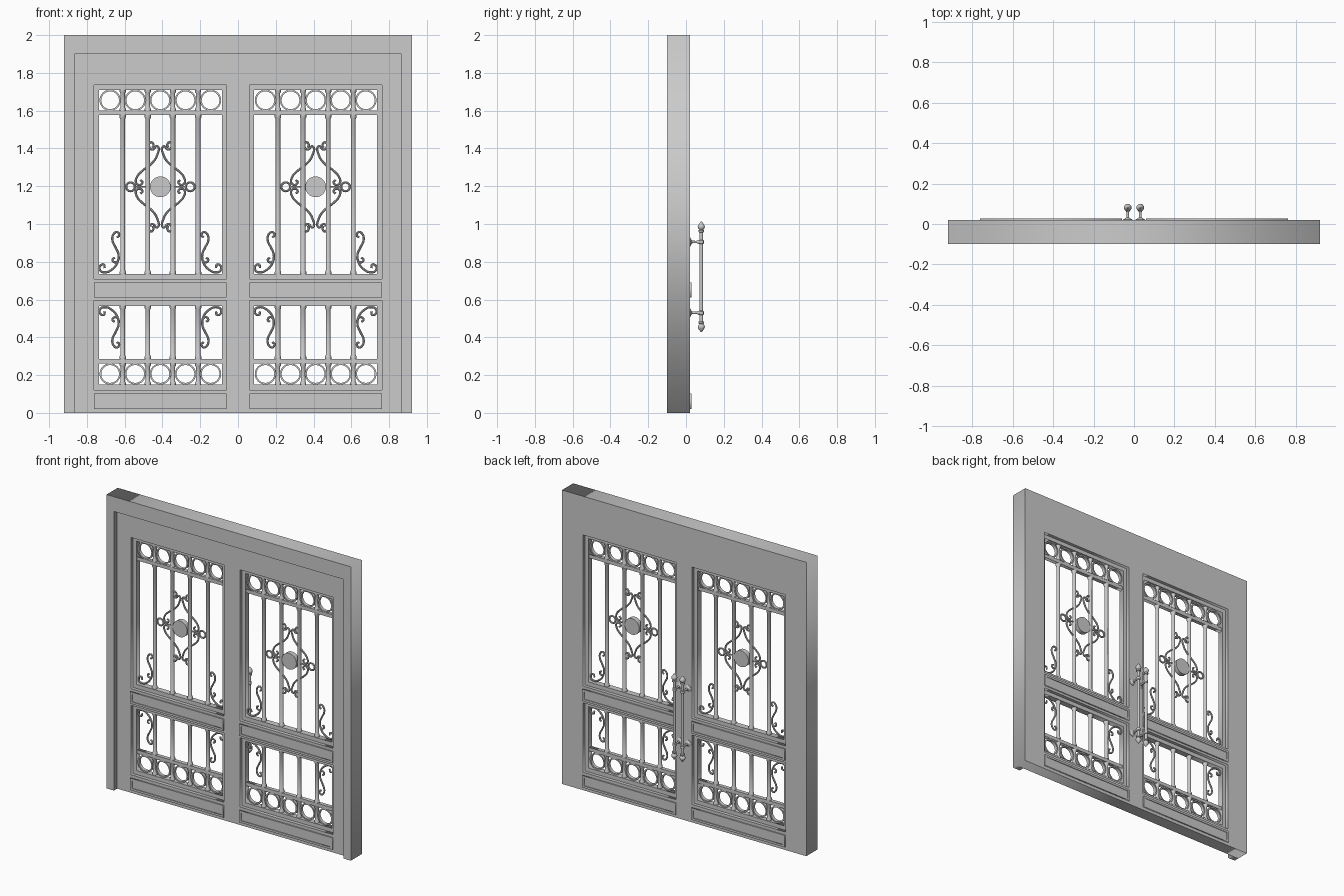
import bpy, math
from mathutils import Matrix

if "Cube" in bpy.data.objects:
    bpy.data.objects.remove(bpy.data.objects["Cube"])

CX, HW, IW = 0.411, 0.351, 0.325      # leaf centre, opening half width, grille half width
SLAB_F, BACK, GY = -0.065, 0.02, -0.022
UP, LOW = (0.708, 1.737), (0.122, 0.594)
PITCH = 0.133


def to_mesh(ob, smooth=False):
    bpy.ops.object.select_all(action='DESELECT')
    bpy.context.view_layer.objects.active = ob
    ob.select_set(True)
    bpy.ops.object.convert(target='MESH')
    ob = bpy.context.object
    if smooth:
        bpy.ops.object.shade_smooth_by_angle(angle=math.radians(40))
    return ob


def plate(name, loops, y0, y1, smooth=False):
    """Flat x-z outlines (later loops are holes) given thickness from y0 to y1."""
    cu = bpy.data.curves.new(name, 'CURVE')
    cu.dimensions, cu.fill_mode, cu.extrude = '2D', 'BOTH', (y1 - y0) / 2
    for pts in loops:
        sp = cu.splines.new('POLY')
        sp.points.add(len(pts) - 1)
        for p, (x, z) in zip(sp.points, pts):
            p.co = (x, z, 0, 1)
        sp.use_cyclic_u = True
    ob = bpy.data.objects.new(name, cu)
    ob.rotation_euler.x = math.pi / 2
    ob.location.y = (y0 + y1) / 2
    bpy.context.collection.objects.link(ob)
    return to_mesh(ob, smooth)


def rect(x0, x1, z0, z1):
    return [(x0, z0), (x1, z0), (x1, z1), (x0, z1)]


def circle(x, z, r, n=32):
    return [(x + r * math.cos(2 * math.pi * i / n), z + r * math.sin(2 * math.pi * i / n)) for i in range(n)]


def scroll(name, paths, r=0.006, cyclic=False):
    """Wrought iron rods following smooth x-z paths."""
    cu = bpy.data.curves.new(name, 'CURVE')
    cu.dimensions, cu.bevel_depth, cu.bevel_resolution = '3D', r, 2
    cu.use_fill_caps = True
    for pts in paths:
        sp = cu.splines.new('BEZIER')
        sp.resolution_u = 5
        sp.bezier_points.add(len(pts) - 1)
        for b, (x, z) in zip(sp.bezier_points, pts):
            b.co = (x, GY, z)
            b.handle_left_type = b.handle_right_type = 'AUTO'
        sp.use_cyclic_u = cyclic
    ob = bpy.data.objects.new(name, cu)
    bpy.context.collection.objects.link(ob)
    return to_mesh(ob, True)


def lathe(name, profile, matrix, n=16):
    """Revolve (radius, height) pairs about local z."""
    verts, faces = [], []
    for r, h in profile:
        verts += [(r * math.cos(2 * math.pi * i / n), r * math.sin(2 * math.pi * i / n), h) for i in range(n)]
    for k in range(len(profile) - 1):
        for i in range(n):
            j = (i + 1) % n
            faces.append((k * n + i, k * n + j, k * n + n + j, k * n + n + i))
    faces.append(tuple(reversed(range(n))))
    faces.append(tuple(range(len(verts) - n, len(verts))))
    me = bpy.data.meshes.new(name)
    me.from_pydata(verts, [], faces)
    ob = bpy.data.objects.new(name, me)
    ob.matrix_world = matrix
    bpy.context.collection.objects.link(ob)
    return to_mesh(ob, True)


# Door slab with four openings, and the surround standing proud at the front
holes = [rect(s * CX - HW, s * CX + HW, *zz) for s in (-1, 1) for zz in (UP, LOW)]
plate("door_slab", [rect(-0.92, 0.92, 0, 2)] + holes, SLAB_F, BACK)
plate("door_surround", [[(-0.92, 0), (-0.865, 0), (-0.865, 1.9), (0.865, 1.9),
                         (0.865, 0), (0.92, 0), (0.92, 2), (-0.92, 2)]], -0.1, SLAB_F)

# Scroll shapes, as offsets from the medallion centre and from the corner bar
MED = [(0.042, 0.207), (0.036, 0.222), (0.05, 0.236), (0.061, 0.217), (0.042, 0.197),
       (0.016, 0.215), (0.018, 0.165), (0.05, 0.12), (0.095, 0.085), (0.125, 0.05),
       (0.128, 0.02), (0.108, 0.01), (0.095, 0.025), (0.106, 0.036)]
CORNER = [(0.083, 0.03), (0.088, 0.048), (0.106, 0.043), (0.108, 0.018), (0.082, 0.007),
          (0.045, 0.022), (0.018, 0.055), (0.01, 0.1), (0.026, 0.14), (0.042, 0.175),
          (0.036, 0.21), (0.016, 0.22), (0.007, 0.202), (0.019, 0.192)]
TWIG = [(0.01, 0.1), (0.012, 0.07), (0.03, 0.06), (0.042, 0.075), (0.03, 0.085)]

for s in (-1, 1):
    c = s * CX
    # Grille borders inside the openings
    for z0, z1 in (UP, LOW):
        plate("grille_border", [rect(c - HW, c + HW, z0, z1),
                                rect(c - IW, c + IW, z0 + 0.027, z1 - 0.027)], GY - 0.02, GY + 0.02)
    # Cross rails and rows of rings
    for z0, zr in ((1.576, 1.655), (0.262, 0.206)):
        plate("cross_rail", [rect(c - IW, c + IW, z0, z0 + 0.024)], GY - 0.013, GY + 0.013)
        for k in range(-2, 3):
            x = c + k * PITCH
            plate("ring", [circle(x, zr, 0.056), circle(x, zr, 0.047)], GY - 0.011, GY + 0.011, True)
    # Upright bars with end collars, and short dividers between rings
    for k in (-1.5, -0.5, 0.5, 1.5):
        x = c + k * PITCH
        for z0, z1 in ((0.735, 1.576), (0.286, 0.567)):
            h, r, R = z1 - z0, 0.0125, 0.017
            lathe("upright_bar", [(R, 0), (R, 0.012), (r, 0.02), (r, h - 0.02), (R, h - 0.012), (R, h)],
                  Matrix.Translation((x, GY, z0)))
        for z0, z1 in ((1.6, 1.71), (0.149, 0.262)):
            lathe("ring_divider", [(0.0165, 0), (0.0165, 0.01), (0.012, 0.018), (0.012, z1 - z0 - 0.018),
                                   (0.0165, z1 - z0 - 0.01), (0.0165, z1 - z0)],
                  Matrix.Translation((x, GY, z0)))
    # Medallion: disc, four mirrored scrolls and side rings
    mz = 1.197
    plate("medallion_disc", [circle(c, mz, 0.055)], GY - 0.016, GY + 0.016, True)
    scroll("medallion_scrolls", [[(c + a * u, mz + b * v) for u, v in MED] for a in (-1, 1) for b in (-1, 1)])
    scroll("medallion_side_rings", [circle(c + a * 0.158, mz, 0.023, 8) for a in (-1, 1)], cyclic=True)
    scroll("medallion_links", [[(c + a * 0.053, mz), (c + a * 0.136, mz)] for a in (-1, 1)], 0.005)
    # Corner scrolls, upright in the upper grille and inverted in the lower one
    bar = 1.5 * PITCH + 0.012
    for a in (-1, 1):
        for zb, b in ((0.737, 1), (0.567, -1)):
            scroll("corner_scroll", [[(c + a * (bar + u), zb + b * v) for u, v in path]
                                     for path in (CORNER, TWIG)])
    # Raised panel mouldings on both faces
    for z0, z1 in ((0.61, 0.69), (0.021, 0.102)):
        out = rect(c - HW, c + HW, z0, z1)
        inn = rect(c - HW + 0.014, c + HW - 0.014, z0 + 0.014, z1 - 0.014)
        for face, d in ((SLAB_F, -1), (BACK, 1)):
            ys = sorted((face - d * 0.003, face + d * 0.008))
            plate("panel_moulding", [out, inn], *ys)
            ys = sorted((face - d * 0.003, face + d * 0.003))
            plate("panel_field", [inn], *ys)

    # Pull handle at the back: turned rod with finials, and two standoffs
    hx, hy, mid = s * 0.031, 0.081, 0.72
    half = [(0.0095, 0.15), (0.0095, 0.235), (0.015, 0.238), (0.015, 0.246), (0.01, 0.25),
            (0.017, 0.257), (0.019, 0.266), (0.016, 0.274), (0.009, 0.284), (0.003, 0.292)]
    prof = [(r, -h) for r, h in reversed(half)] + half
    lathe("pull_handle", prof, Matrix.Translation((hx, hy, mid)))
    for z in (0.905, 0.53):
        lathe("handle_standoff", [(0.023, 0), (0.023, 0.004), (0.014, 0.008), (0.007, 0.014),
                                  (0.006, 0.036), (0.011, 0.05), (0.011, 0.06)],
              Matrix.Translation((hx, BACK - 0.001, z)) @ Matrix.Rotation(-math.pi / 2, 4, 'X'))
        lathe("handle_collar", [(0.009, -0.012), (0.013, -0.008), (0.013, 0.008), (0.009, 0.012)],
              Matrix.Translation((hx, hy, z)))
